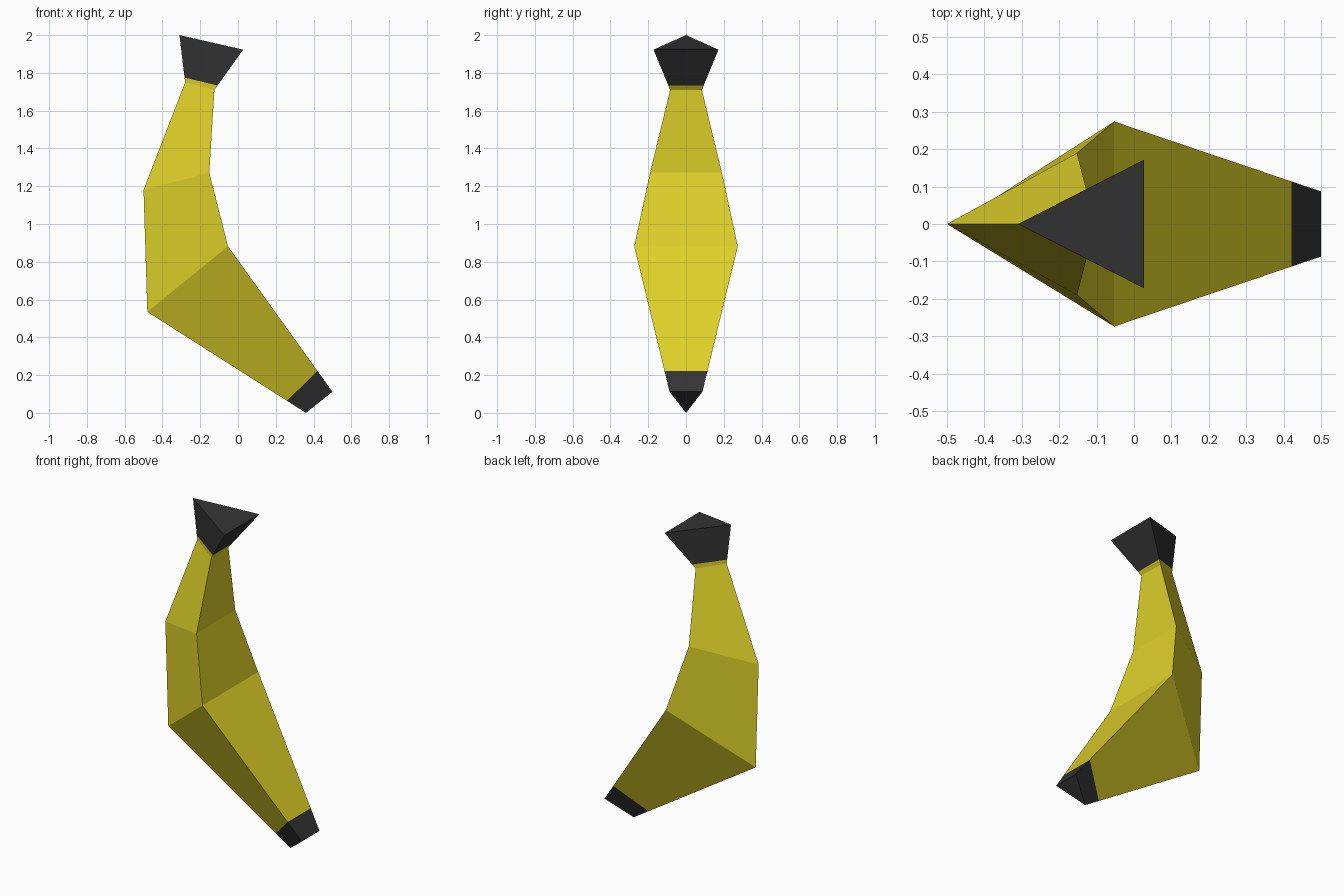
import bpy, bmesh
from mathutils import Vector

if "Cube" in bpy.data.objects:
    bpy.data.objects.remove(bpy.data.objects["Cube"])


def material(name, rgb):
    m = bpy.data.materials.new(name)
    m.diffuse_color = (*rgb, 1)
    m.use_nodes = True
    m.node_tree.nodes["Principled BSDF"].inputs["Base Color"].default_value = m.diffuse_color
    return m


yellow = material("banana yellow", (0.74, 0.64, 0.022))
black = material("charcoal", (0.034, 0.034, 0.035))


def section(ax, az, bx, bz, w):
    """Triangular cross-section: outer ridge point and two inner corners."""
    return [Vector((ax, 0, az)), Vector((bx, -w, bz)), Vector((bx, w, bz))]


def between(s, t, fa, fb):
    """Section cut between two others, ridge and corners at own fractions."""
    return [p.lerp(q, f) for p, q, f in zip(s, t, (fa, fb, fb))]


# Main cross-sections, top to bottom
top = section(-0.31, 2.00, 0.027, 1.923, 0.172)
neck = section(-0.28, 1.75, -0.125, 1.71, 0.084)
upper = section(-0.50, 1.18, -0.152, 1.272, 0.19)
belly = section(-0.48, 0.535, -0.053, 0.882, 0.274)
tip = section(0.36, 0.0, 0.50, 0.112, 0.087)

# Colour boundaries at stem and tip
stem_cut = between(neck, top, 0.10, 0.11)
tip_cut = between(belly, tip, 0.88, 0.857)

rings = [top, stem_cut, neck, upper, belly, tip_cut, tip]

# Loft the peel; first and last bands are dark
bm = bmesh.new()
loops = [[bm.verts.new(p) for p in r] for r in rings]
for i, (a, b) in enumerate(zip(loops, loops[1:])):
    for k in range(3):
        n = (k + 1) % 3
        f = bm.faces.new((a[k], b[k], b[n], a[n]))
        f.material_index = 1 if i in (0, len(rings) - 2) else 0
for end in (loops[0], loops[-1]):
    bm.faces.new(end).material_index = 1
bmesh.ops.recalc_face_normals(bm, faces=bm.faces)

mesh = bpy.data.meshes.new("banana")
bm.to_mesh(mesh)
bm.free()
mesh.materials.append(yellow)
mesh.materials.append(black)
bpy.context.collection.objects.link(bpy.data.objects.new("banana", mesh))
